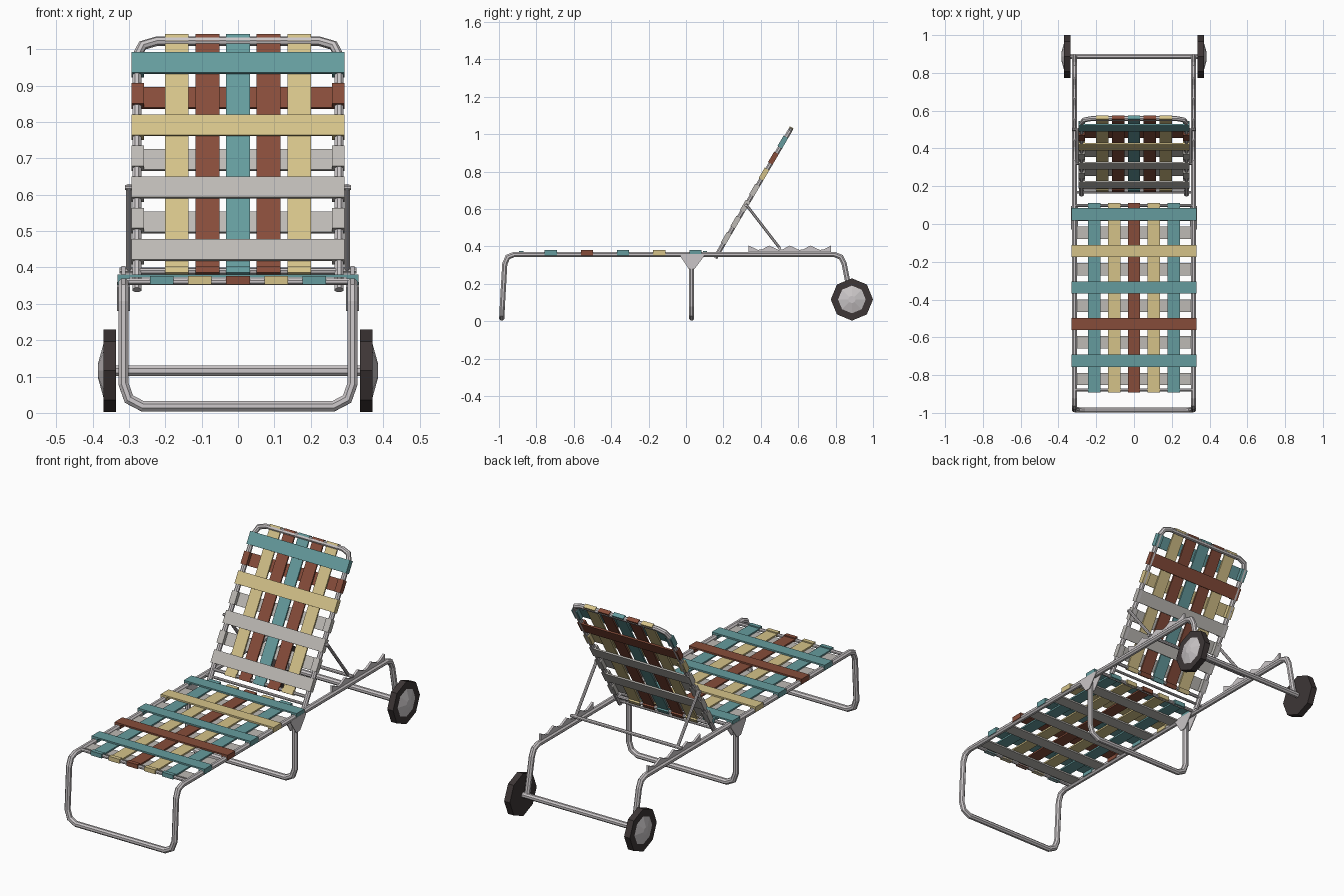
import bpy, bmesh, math
from mathutils import Matrix, Vector

cube = bpy.data.objects.get("Cube")
if cube:
    bpy.data.objects.remove(cube, do_unlink=True)


def material(name, rgb):
    m = bpy.data.materials.new(name)
    m.use_nodes = True
    m.diffuse_color = (*rgb, 1)
    m.node_tree.nodes["Principled BSDF"].inputs["Base Color"].default_value = (*rgb, 1)
    return m


METAL = material("aluminium", (0.59, 0.56, 0.57))
TEAL = material("teal webbing", (0.13, 0.33, 0.34))
BROWN = material("brown webbing", (0.24, 0.073, 0.042))
SAND = material("sand webbing", (0.66, 0.54, 0.25))
GREY = material("grey webbing", (0.51, 0.49, 0.46))
RUBBER = material("black rubber", (0.047, 0.037, 0.037))


def finish(name, bm, mat, matrix=Matrix()):
    bmesh.ops.recalc_face_normals(bm, faces=bm.faces)
    mesh = bpy.data.meshes.new(name)
    bm.to_mesh(mesh)
    bm.free()
    mesh.materials.append(mat)
    ob = bpy.data.objects.new(name, mesh)
    bpy.context.collection.objects.link(ob)
    ob.matrix_world = matrix
    return ob


def boxes(name, mat, spans, matrix=Matrix()):
    """One object from boxes given as ((x0, x1), (y0, y1), (z0, z1))."""
    bm = bmesh.new()
    for span in spans:
        mid = Vector([(a + b) / 2 for a, b in span])
        size = [b - a for a, b in span]
        bmesh.ops.create_cube(bm, size=1, matrix=Matrix.Translation(mid) @ Matrix.Diagonal((*size, 1)))
    return finish(name, bm, mat, matrix)


def tube(name, points, radius, matrix=Matrix(), sides=8):
    """Sweep a faceted ring along a path with mitred corners."""
    pts = [Vector(p) for p in points]
    dirs = [(b - a).normalized() for a, b in zip(pts, pts[1:])]
    bm = bmesh.new()
    u = dirs[0].orthogonal().normalized()
    if abs(dirs[0].x) < 0.5:
        u = (Vector((1, 0, 0)) - dirs[0] * dirs[0].x).normalized()
    ring = [pts[0] + radius * (u * math.cos(a) + dirs[0].cross(u) * math.sin(a))
            for a in [2 * math.pi * (i + 0.5) / sides for i in range(sides)]]
    rings = [[bm.verts.new(p) for p in ring]]
    for i, d in enumerate(dirs):
        end = pts[i + 1]
        plane = (d + dirs[i + 1]).normalized() if i + 1 < len(dirs) else d
        ring = [p + d * ((end - p).dot(plane) / d.dot(plane)) for p in ring]
        rings.append([bm.verts.new(p) for p in ring])
    for r, s in zip(rings, rings[1:]):
        for i in range(sides):
            j = (i + 1) % sides
            bm.faces.new((r[i], r[j], s[j], s[i]))
    bm.faces.new(rings[0])
    bm.faces.new(rings[-1])
    return finish(name, bm, METAL, matrix)


def mirrored(half):
    """Complete a symmetric path from its +x half."""
    return half + [(-x, y, z) for x, y, z in reversed(half)]


def plate(name, profile, x0, x1):
    """Extrude a (y, z) outline across x."""
    bm = bmesh.new()
    face = bm.faces.new([bm.verts.new((x0, y, z)) for y, z in profile])
    ext = bmesh.ops.extrude_face_region(bm, geom=[face])
    new = [v for v in ext["geom"] if isinstance(v, bmesh.types.BMVert)]
    bmesh.ops.translate(bm, verts=new, vec=(x1 - x0, 0, 0))
    return finish(name, bm, METAL)


# Main frame: one long bent tube from rear axle to the foot bar
RAIL_X, RAIL_Z, AXLE_Y, AXLE_Z = 0.315, 0.356, 0.887, 0.116
tube("main_frame", mirrored([
    (RAIL_X, AXLE_Y - 0.003, AXLE_Z), (RAIL_X, 0.845, 0.31), (RAIL_X, 0.828, 0.343),
    (RAIL_X, 0.795, RAIL_Z), (RAIL_X, -0.92, RAIL_Z), (RAIL_X, -0.953, 0.343),
    (RAIL_X, -0.969, 0.305), (RAIL_X, -0.982, 0.08), (0.3, -0.984, 0.038),
    (0.262, -0.985, 0.018)]), 0.015)

# Middle leg
tube("middle_leg", mirrored([
    (RAIL_X, 0.03, RAIL_Z), (RAIL_X, 0.03, 0.08), (0.3, 0.03, 0.038),
    (0.262, 0.03, 0.018)]), 0.015)

# Seat cross bars, pivot rod and axle
for name, y, z, half, r in (("seat_rear_bar", 0.098, 0.361, RAIL_X, 0.009),
                            ("seat_front_bar", -0.878, 0.361, RAIL_X, 0.009),
                            ("pivot_rod", 0.168, 0.358, RAIL_X, 0.007),
                            ("prop_rod", 0.5, 0.392, 0.326, 0.009),
                            ("axle", AXLE_Y, AXLE_Z, 0.345, 0.015)):
    tube(name, [(half, y, z), (-half, y, z)], r)

# Backrest frame, built flat and tilted about its lower end
tilt = Matrix.Translation((0, 0.16, 0.345)) @ Matrix.Rotation(math.atan2(0.677, 0.398), 4, "X")
tube("backrest_frame", mirrored([
    (0.278, -0.008, 0), (0.278, 0.738, 0), (0.263, 0.772, 0), (0.225, 0.785, 0)]), 0.013, tilt)
tube("backrest_lower_bar", [(0.278, 0.052, 0), (-0.278, 0.052, 0)], 0.009, tilt)

# Brackets, ratchets, props and wheels on both sides
teeth = [(0.335, 0.35), (0.335, 0.404)]
for i in range(4):
    y = 0.335 + i * 0.11
    teeth += [(y + 0.05, 0.381), (y + 0.072, 0.384), (y + 0.11, 0.404)]
teeth.append((0.775, 0.35))
gusset = [(-0.03, 0.36), (-0.03, 0.346), (0.014, 0.28), (0.046, 0.28), (0.096, 0.346), (0.096, 0.36)]

for side, s in (("left", 1), ("right", -1)):
    plate(side + "_ratchet", teeth, s * 0.309, s * 0.321)
    plate(side + "_outer_bracket", gusset, s * 0.329, s * 0.333)
    plate(side + "_inner_bracket", gusset, s * 0.297, s * 0.301)
    tube(side + "_prop", [(s * 0.3, 0.32, 0.625), (s * 0.3, 0.5, 0.392)], 0.008)
    tube(side + "_prop_pin", [(s * 0.27, 0.32, 0.62), (s * 0.311, 0.32, 0.62)], 0.007)
    for part, mat, x, r1, r2, depth in (("tyre", RUBBER, 0.353, 0.113, 0.113, 0.034),
                                        ("hub", METAL, 0.3775, 0.074, 0.02, 0.015)):
        bm = bmesh.new()
        bmesh.ops.create_cone(bm, cap_ends=True, segments=8, radius1=r1, radius2=r2, depth=depth)
        finish(f"{side}_{part}", bm, mat, Matrix.Translation((s * x, AXLE_Y, AXLE_Z))
               @ Matrix.Rotation(s * math.pi / 2, 4, "Y"))


def webbing(prefix, matrix, longs, gap, ends, crosses, top, pitch, rail, base, wrapped):
    """Weave long straps between cross straps; even cross straps lie on top."""
    w, t = 0.0325, 0.004
    y0, y1 = ends
    for i, mat in enumerate(longs):
        x = (i - (len(longs) - 1) / 2) * gap
        span = (x - w, x + w)
        boxes(f"{prefix}_long_strap_{i + 1}", mat, [
            (span, (y0, y1), (base - t, base + t)),
            (span, (y0, y0 + 0.022), (base - 0.013, base + 0.01)),
            (span, (y1 - 0.022, y1), (base - 0.013, base + 0.01))], matrix)
    for i, mat in enumerate(crosses):
        y = top - i * pitch
        span = (y - w, y + w)
        z = base + (0.01 if i % 2 == 0 else -0.01)
        wrap = i % 2 == 0 or wrapped
        half = rail + 0.017 if wrap else rail
        parts = [((-half, half), span, (z - t, z + t))]
        if wrap:
            parts += [((s * rail - 0.017, s * rail + 0.017), span,
                       (base - 0.014, base + 0.014)) for s in (1, -1)]
        boxes(f"{prefix}_cross_strap_{i + 1}", mat, parts, matrix)


# Seat webbing
webbing("seat", Matrix.Translation((0, 0, RAIL_Z)), [TEAL, SAND, BROWN, SAND, TEAL], 0.105,
        (-0.892, 0.112), [TEAL, GREY, SAND, GREY, TEAL, GREY, BROWN, GREY, TEAL, GREY],
        0.051, 0.0968, RAIL_X, 0.01, False)

# Backrest webbing
webbing("backrest", tilt, [SAND, BROWN, TEAL, BROWN, SAND], 0.084,
        (0.04, 0.801), [TEAL, BROWN, SAND, GREY, GREY, GREY, GREY],
        0.709, 0.0994, 0.276, 0.002, True)
